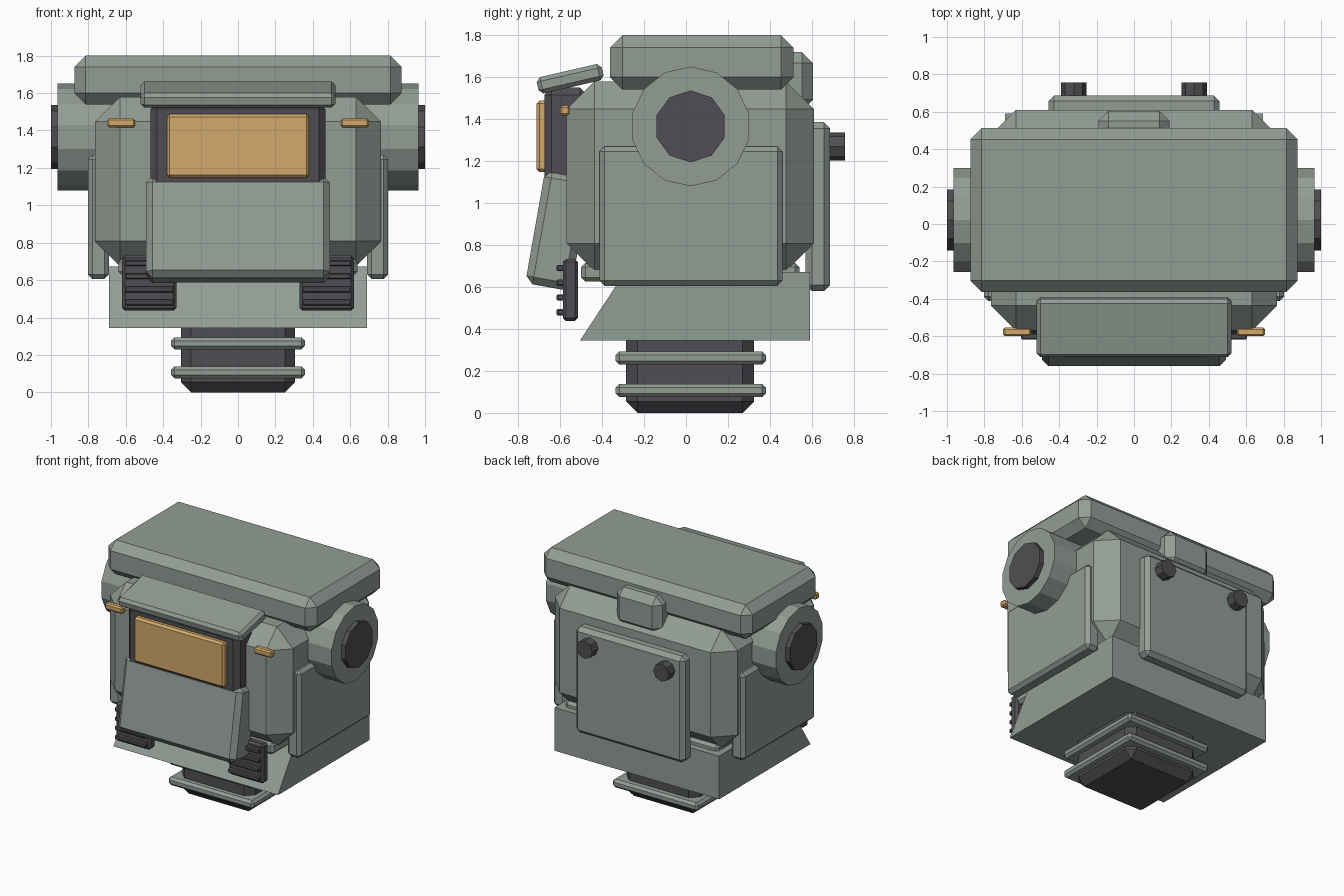
import bpy, bmesh
from math import radians, pi
from mathutils import Matrix, Vector

cube = bpy.data.objects.get("Cube")
if cube:
    bpy.data.objects.remove(cube, do_unlink=True)


def material(name, rgb):
    m = bpy.data.materials.new(name)
    m.use_nodes = True
    colour = (*rgb, 1)
    m.diffuse_color = colour
    m.node_tree.nodes["Principled BSDF"].inputs["Base Color"].default_value = colour
    return m


ARMOUR = material("grey green armour", (0.29, 0.335, 0.30))
DARK = material("dark grey", (0.08, 0.076, 0.085))
AMBER = material("amber", (0.65, 0.40, 0.15))


def finish(name, bm, mat, bevel=0.0):
    if bevel:
        bmesh.ops.bevel(bm, geom=bm.edges[:], offset=bevel, segments=1,
                        affect='EDGES', clamp_overlap=True)
    bmesh.ops.recalc_face_normals(bm, faces=bm.faces[:])
    mesh = bpy.data.meshes.new(name)
    bm.to_mesh(mesh)
    bm.free()
    mesh.materials.append(mat)
    obj = bpy.data.objects.new(name, mesh)
    bpy.context.collection.objects.link(obj)
    return obj


def box(name, xs, ys, zs, mat, bevel=0.0, tilt=0):
    """Chamfered box from its extents, optionally tilted about x."""
    spans = (xs, ys, zs)
    bm = bmesh.new()
    bmesh.ops.create_cube(bm, size=1)
    bmesh.ops.scale(bm, vec=[b - a for a, b in spans], verts=bm.verts[:])
    obj = finish(name, bm, mat, bevel)
    obj.location = [(a + b) / 2 for a, b in spans]
    obj.rotation_euler.x = radians(tilt)
    return obj


def wide(name, half, ys, zs, mat, bevel=0.0, tilt=0):
    """Box centred on x."""
    return box(name, (-half, half), ys, zs, mat, bevel, tilt)


def drum(name, sides, radius, start, end, mat, bevel=0.0):
    """Prism between two points, with a corner pointing up."""
    start, end = Vector(start), Vector(end)
    axis = (end - start).normalized()
    side = Vector((0, 0, 1)).cross(axis)
    bm = bmesh.new()
    ring = []
    for i in range(sides):
        turn = Matrix.Rotation(2 * pi * i / sides, 3, axis)
        ring.append(bm.verts.new(start + turn @ Vector((0, 0, radius))))
    face = bm.faces.new(ring)
    out = bmesh.ops.extrude_face_region(bm, geom=[face])
    moved = [v for v in out["geom"] if isinstance(v, bmesh.types.BMVert)]
    bmesh.ops.translate(bm, vec=end - start, verts=moved)
    return finish(name, bm, mat, bevel)


def side_profile(name, points, half, mat):
    """Extrude a (y, z) outline across x."""
    bm = bmesh.new()
    face = bm.faces.new([bm.verts.new((-half, y, z)) for y, z in points])
    out = bmesh.ops.extrude_face_region(bm, geom=[face])
    moved = [v for v in out["geom"] if isinstance(v, bmesh.types.BMVert)]
    bmesh.ops.translate(bm, vec=(2 * half, 0, 0), verts=moved)
    return finish(name, bm, mat)


# Neck and its rings
wide("neck", 0.305, (-0.285, 0.325), (0, 0.45), DARK, 0.055)
for label, z in (("lower", 0.075), ("upper", 0.23)):
    wide(label + "_neck_ring", 0.358, (-0.335, 0.38), (z, z + 0.063), ARMOUR, 0.018)

# Main shell
side_profile("skirt", [(-0.505, 0.345), (0.59, 0.345), (0.59, 0.672), (-0.29, 0.672)],
             0.69, ARMOUR)
wide("collar", 0.64, (-0.50, 0.54), (0.625, 0.715), ARMOUR, 0.02)
wide("body", 0.765, (-0.57, 0.61), (0.675, 1.58), ARMOUR, 0.133)
wide("roof", 0.875, (-0.363, 0.512), (1.54, 1.80), ARMOUR, 0.06)

# Face
wide("visor_housing", 0.467, (-0.675, -0.47), (1.08, 1.55), DARK, 0.035)
wide("visor_window", 0.38, (-0.713, -0.62), (1.147, 1.488), AMBER, 0.015)
wide("visor_hood", 0.52, (-0.711, -0.393), (1.552, 1.632), ARMOUR, 0.02, tilt=13)
wide("jaw_plate", 0.493, (-0.72, -0.50), (0.595, 1.145), ARMOUR, 0.035, tilt=-10)

# Back
wide("back_panel", 0.457, (0.57, 0.687), (0.58, 1.385), ARMOUR, 0.03)
wide("back_block", 0.19, (0.36, 0.605), (1.44, 1.72), ARMOUR, 0.053)

# Paired parts
for label, s in (("left", 1), ("right", -1)):
    def span(a, b):
        return tuple(sorted((s * a, s * b)))

    box(label + "_side_panel", span(0.69, 0.803), (-0.413, 0.46), (0.605, 1.27), ARMOUR, 0.025)
    drum(label + "_ear", 14, 0.285, (s * 0.65, 0.022, 1.365), (s * 0.965, 0.022, 1.365), ARMOUR)
    drum(label + "_ear_cap", 10, 0.171, (s * 0.9, 0.022, 1.365), (s, 0.022, 1.365), DARK)
    drum(label + "_back_knob", 8, 0.067, (s * 0.322, 0.65, 1.27), (s * 0.322, 0.757, 1.27), DARK)
    box(label + "_marker_light", span(0.55, 0.70), (-0.60, -0.553), (1.417, 1.465), AMBER, 0.01)
    box(label + "_vent", span(0.33, 0.62), (-0.587, -0.515), (0.437, 0.733), DARK, 0.015)
    for i in range(4):
        z = 0.48 + 0.07 * i
        box(f"{label}_vent_slat_{i + 1}", span(0.345, 0.605), (-0.617, -0.57),
            (z - 0.015, z + 0.015), DARK, 0.006)
